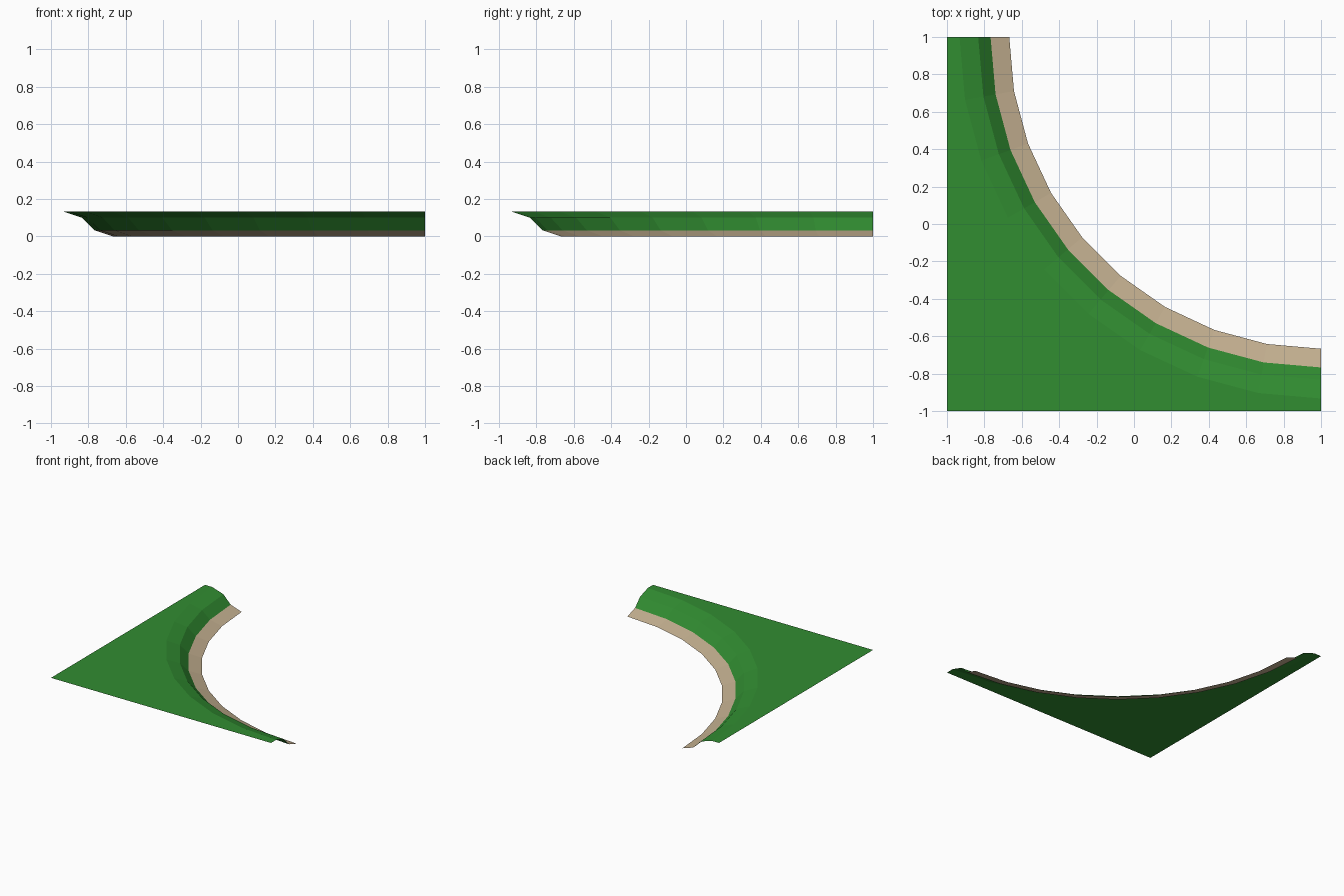
import bpy
import bmesh
from math import sin, cos, radians

cube = bpy.data.objects.get("Cube")
if cube:
    bpy.data.objects.remove(cube, do_unlink=True)

# Bank profile swept around the tile corner: (radius, height)
CENTRE = (1.0, 1.0)
STEPS = 9
SHORE_FOOT, SHORE_TOP = (1.667, 0.0), (1.767, 0.033)
BANK_LIP, BANK_TOP = (1.833, 0.1), (1.933, 0.133)


def make_material(name, colour):
    mat = bpy.data.materials.new(name)
    mat.use_nodes = True
    mat.diffuse_color = colour
    mat.node_tree.nodes["Principled BSDF"].inputs["Base Color"].default_value = colour
    return mat


def arc(bm, point):
    """Quarter ring of vertices, from the back end to the left end."""
    radius, height = point
    angles = [radians(90 * i / STEPS) for i in range(STEPS + 1)]
    return [bm.verts.new((CENTRE[0] - radius * cos(a),
                          CENTRE[1] - radius * sin(a), height)) for a in angles]


def build(name, profile, mat, lawn=False):
    bm = bmesh.new()
    rings = [arc(bm, p) for p in profile]
    # Sloping strips between neighbouring rings
    for inner, outer in zip(rings, rings[1:]):
        for i in range(STEPS):
            bm.faces.new((inner[i], outer[i], outer[i + 1], inner[i + 1]))
    # Flat ground from the last ring out to the square edges
    if lawn:
        z = profile[-1][1]
        corners = [bm.verts.new((x, y, z)) for x, y in ((1, -1), (-1, -1), (-1, 1))]
        ground = bm.faces.new(rings[-1] + corners)
        bmesh.ops.triangulate(bm, faces=[ground])
    # All surfaces face upward
    bm.normal_update()
    bmesh.ops.reverse_faces(bm, faces=[f for f in bm.faces if f.normal.z < 0])
    mesh = bpy.data.meshes.new(name)
    bm.to_mesh(mesh)
    bm.free()
    mesh.materials.append(mat)
    obj = bpy.data.objects.new(name, mesh)
    bpy.context.collection.objects.link(obj)
    return obj


grass = make_material("grass green", (0.031, 0.266, 0.031, 1))
sand = make_material("sand", (0.55, 0.434, 0.279, 1))

build("sandy_shore", [SHORE_FOOT, SHORE_TOP], sand)
build("grass_bank", [SHORE_TOP, BANK_LIP, BANK_TOP], grass, lawn=True)
